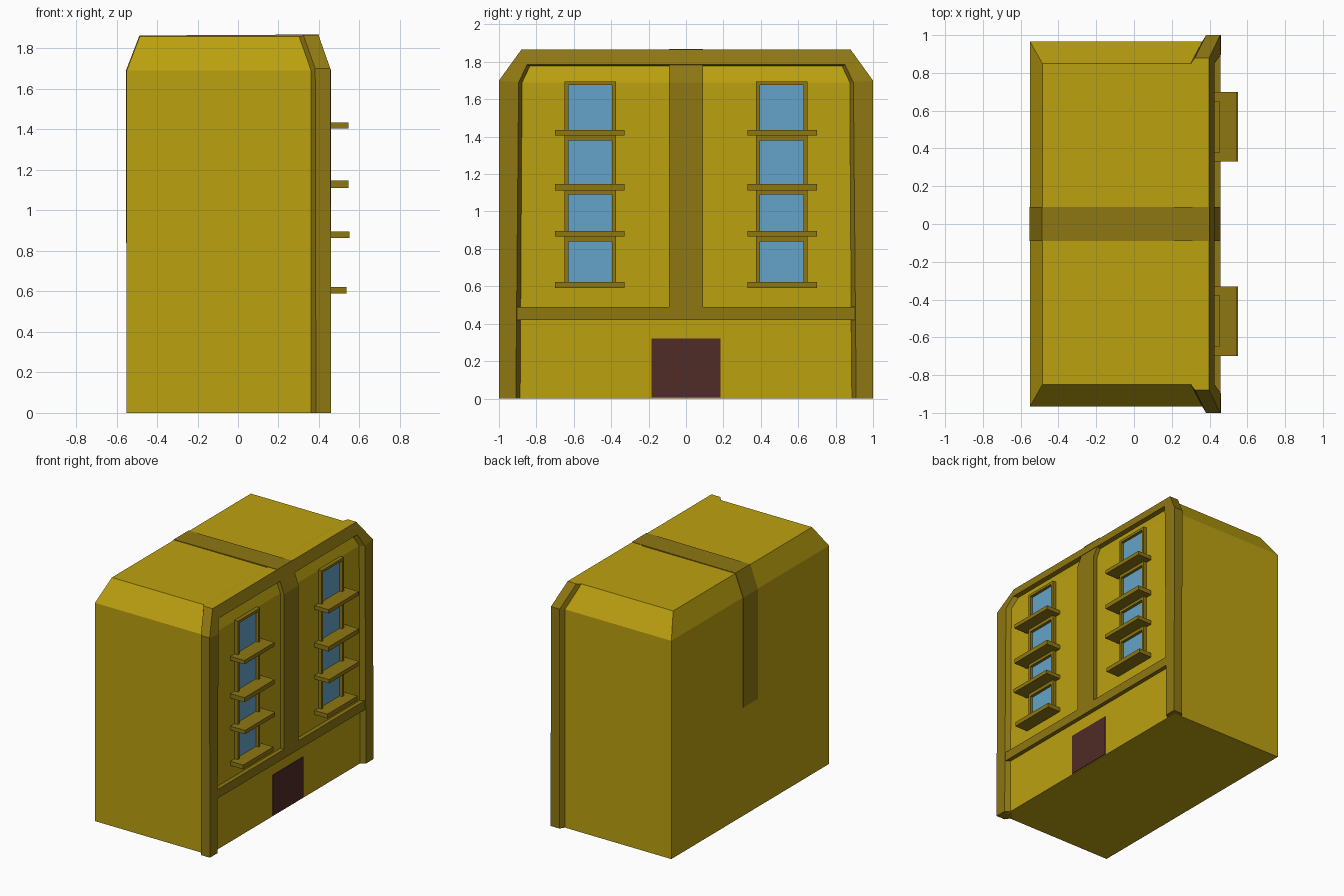
import bpy, bmesh

if "Cube" in bpy.data.objects:
    bpy.data.objects.remove(bpy.data.objects["Cube"])


def material(name, rgb):
    m = bpy.data.materials.new(name)
    m.diffuse_color = (*rgb, 1)
    m.use_nodes = True
    m.node_tree.nodes["Principled BSDF"].inputs["Base Color"].default_value = m.diffuse_color
    return m


GOLD = material("gold wall", (0.50, 0.355, 0.005))
TRIM = material("dark gold trim", (0.27, 0.185, 0.006))
GLASS = material("blue glass", (0.125, 0.37, 0.58))
BROWN = material("brown door", (0.08, 0.025, 0.019))

EAVE, TOP = 1.69, 1.86


def lean(x, z):
    """The street front leans back above the eave."""
    return x - max(0, z - EAVE) / (TOP - EAVE) * 0.06


def finish(bm, name, *mats):
    bmesh.ops.recalc_face_normals(bm, faces=bm.faces[:])
    me = bpy.data.meshes.new(name)
    bm.to_mesh(me)
    bm.free()
    for m in mats:
        me.materials.append(m)
    ob = bpy.data.objects.new(name, me)
    bpy.context.collection.objects.link(ob)
    return ob


def loft(name, rings, *mats, paint=None):
    """Skin closed rings of 3D points and cap both ends."""
    bm = bmesh.new()
    rows = [[bm.verts.new(p) for p in r] for r in rings]
    n = len(rows[0])
    for a, b in zip(rows, rows[1:]):
        for i in range(n):
            j = (i + 1) % n
            bm.faces.new((a[i], a[j], b[j], b[i]))
    bm.faces.new(rows[0][::-1])
    bm.faces.new(rows[-1])
    if paint:
        bmesh.ops.recalc_face_normals(bm, faces=bm.faces[:])
        for f in bm.faces:
            f.material_index = paint(f)
    return finish(bm, name, *mats)


def prism(name, profile, y0, y1, mat):
    """Extrude an xz profile along y."""
    return loft(name, [[(x, y, z) for x, z in profile] for y in (y0, y1)], mat)


def box(name, x0, x1, y0, y1, z0, z1, mat):
    return prism(name, [(x0, z0), (x1, z0), (x1, z1), (x0, z1)], y0, y1, mat)


def rect(x0, x1, w, z):
    return [(x0, -w, z), (x1, -w, z), (x1, w, z), (x0, w, z)]


# Main block with sloped roof edges
PANEL = 0.425
loft("building_body", [rect(-0.55, PANEL, 0.965, 0), rect(-0.55, PANEL, 0.965, EAVE),
                       rect(-0.485, lean(PANEL, TOP), 0.85, TOP)], GOLD)

# Flared frame around the street front: section rails at each station, as (y, z)
stations = [
    ((0.955, 0), (1.0, 0), (0.91, 0), (0.88, 0)),
    ((0.955, EAVE), (1.0, 1.70), (0.895, EAVE), (0.87, EAVE)),
    ((0.845, 1.855), (0.88, 1.866), (0.85, 1.785), (0.83, 1.775)),
]


def frame_ring(st, side):
    back, outer, inner, deep = st
    pts = [(0.355, back), (0.385, outer), (0.46, outer), (0.46, inner), (0.415, deep)]
    return [(lean(x, z), side * y, z) for x, (y, z) in pts]


loft("front_frame",
     [frame_ring(s, -1) for s in stations] + [frame_ring(s, 1) for s in stations[::-1]],
     TRIM, GOLD, paint=lambda f: 1 if f.normal.z > 0.9 else 0)

# Centre pillar and the beam above the ground floor
prism("centre_pillar", [(0.40, 0.49), (0.457, 0.49), (0.457, EAVE),
                        (lean(0.457, 1.80), 1.80), (0.36, 1.80)], -0.09, 0.09, TRIM)
box("floor_beam", 0.40, 0.457, -0.905, 0.905, 0.42, 0.49, TRIM)

# Painted stripe over the roof and down the back
prism("roof_stripe", [(0.40, 1.869), (-0.487, 1.864), (-0.554, EAVE), (-0.554, 0.84),
                      (-0.548, 0.84), (-0.548, EAVE), (-0.483, 1.858), (0.39, 1.858)],
      -0.09, 0.09, TRIM)

# Door plate
box("door", PANEL - 0.002, PANEL + 0.006, -0.185, 0.185, 0.005, 0.32, BROWN)

# Window columns: sill bottom, sill top, glass top, sill reach
floors = [(0.59, 0.623, 0.84, 0.535), (0.865, 0.895, 1.09, 0.55),
          (1.112, 1.147, 1.38, 0.545), (1.405, 1.435, 1.675, 0.545)]
for side in (-1, 1):
    c = side * 0.512
    for e in (-1, 1):
        y = c + e * 0.127
        box("window_jamb", 0.41, 0.453, y - 0.01, y + 0.01, 0.60, 1.695, TRIM)
    for i, (z0, z1, g, reach) in enumerate(floors):
        box("window_glass", PANEL - 0.002, PANEL + 0.006, c - 0.118, c + 0.118, z1, g, GLASS)
        top = floors[i + 1][0] if i < 3 else 1.695
        box("window_head", 0.41, 0.453, c - 0.12, c + 0.12, g, top, TRIM)
        y = side * 0.515
        box("window_sill", 0.41, reach, y - 0.185, y + 0.185, z0, z1, TRIM)
